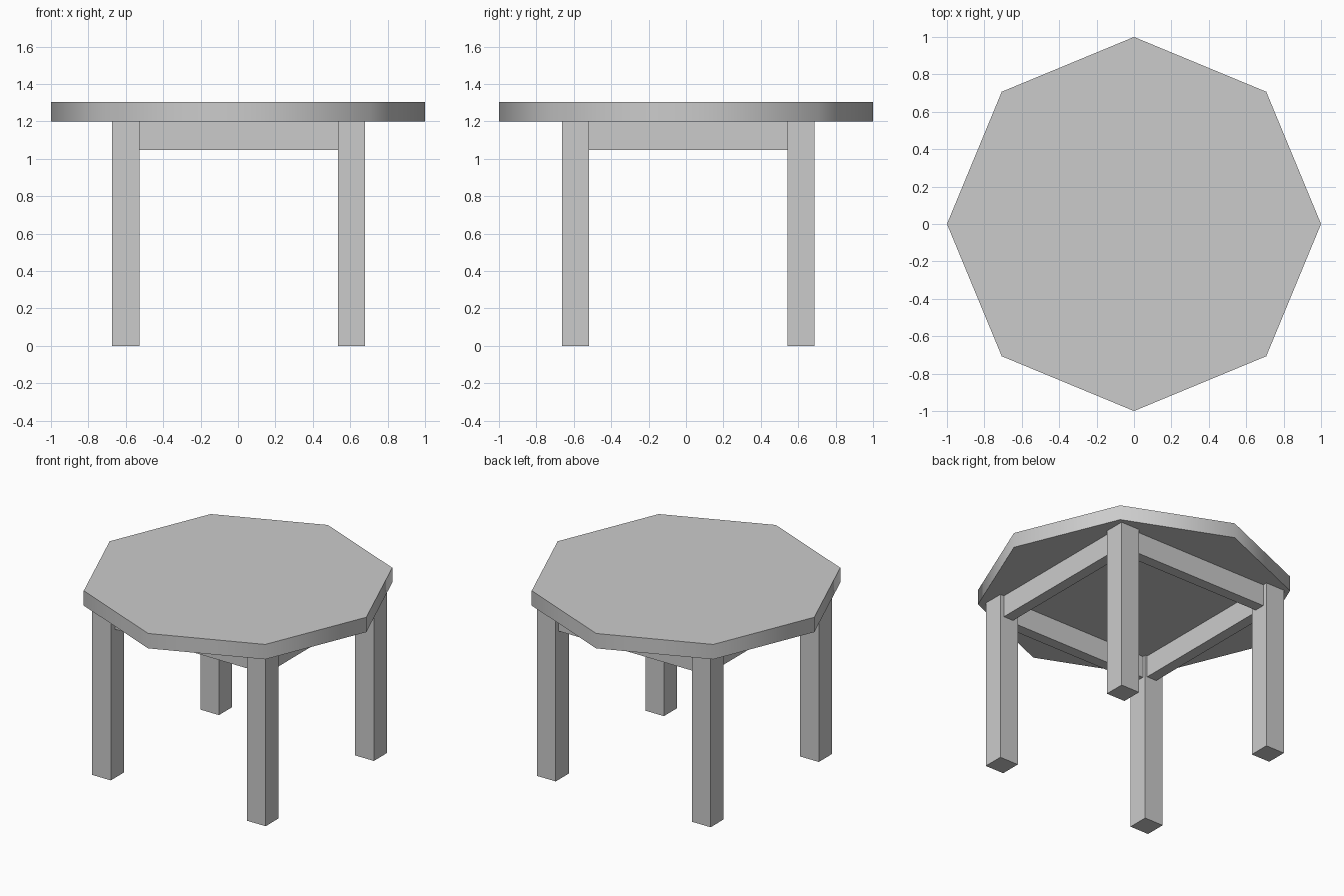
import bpy
import bmesh
from math import radians
from mathutils import Matrix, Vector

cube = bpy.data.objects.get("Cube")
if cube:
    bpy.data.objects.remove(cube, do_unlink=True)

# Single plain grey
GREY = (0.6, 0.6, 0.6, 1.0)
grey = bpy.data.materials.new("plain_grey")
grey.use_nodes = True
grey.diffuse_color = GREY
grey.node_tree.nodes["Principled BSDF"].inputs["Base Color"].default_value = GREY


def add_object(name, bm):
    mesh = bpy.data.meshes.new(name)
    bm.to_mesh(mesh)
    bm.free()
    mesh.materials.append(grey)
    obj = bpy.data.objects.new(name, mesh)
    bpy.context.collection.objects.link(obj)
    return obj


def add_box(name, low, high):
    low, high = Vector(low), Vector(high)
    bm = bmesh.new()
    bmesh.ops.create_cube(bm, size=1)
    bmesh.ops.scale(bm, vec=high - low, verts=bm.verts)
    bmesh.ops.translate(bm, vec=(low + high) / 2, verts=bm.verts)
    return add_object(name, bm)


UNDERSIDE, TOP, APRON_BOTTOM = 1.2, 1.305, 1.047
LEG_HALF, APRON_HALF = 0.0725, 0.038

# Leg centres and apron centre lines on each side
LEG_X = {"right": -0.6, "left": 0.607}
LEG_Y = {"front": -0.59, "back": 0.614}
APRON_X = {"right": -0.582, "left": 0.612}
APRON_Y = {"front": -0.578, "back": 0.617}

# Octagonal top with a smooth rim
bm = bmesh.new()
bmesh.ops.create_cone(bm, cap_ends=True, segments=8, radius1=1, radius2=1,
                      depth=TOP - UNDERSIDE,
                      matrix=Matrix.Translation((0, 0, (TOP + UNDERSIDE) / 2)))
table_top = add_object("table_top", bm)
bpy.ops.object.select_all(action="DESELECT")
table_top.select_set(True)
bpy.context.view_layer.objects.active = table_top
bpy.ops.object.shade_smooth_by_angle(angle=radians(60))

# Four square legs
for y_side, y in LEG_Y.items():
    for x_side, x in LEG_X.items():
        add_box(f"{y_side}_{x_side}_leg",
                (x - LEG_HALF, y - LEG_HALF, 0),
                (x + LEG_HALF, y + LEG_HALF, UNDERSIDE))

# Aprons running between the legs
for side, y in APRON_Y.items():
    add_box(f"{side}_apron",
            (LEG_X["right"] + LEG_HALF, y - APRON_HALF, APRON_BOTTOM),
            (LEG_X["left"] - LEG_HALF, y + APRON_HALF, UNDERSIDE))
for side, x in APRON_X.items():
    add_box(f"{side}_apron",
            (x - APRON_HALF, LEG_Y["front"] + LEG_HALF, APRON_BOTTOM),
            (x + APRON_HALF, LEG_Y["back"] - LEG_HALF, UNDERSIDE))
